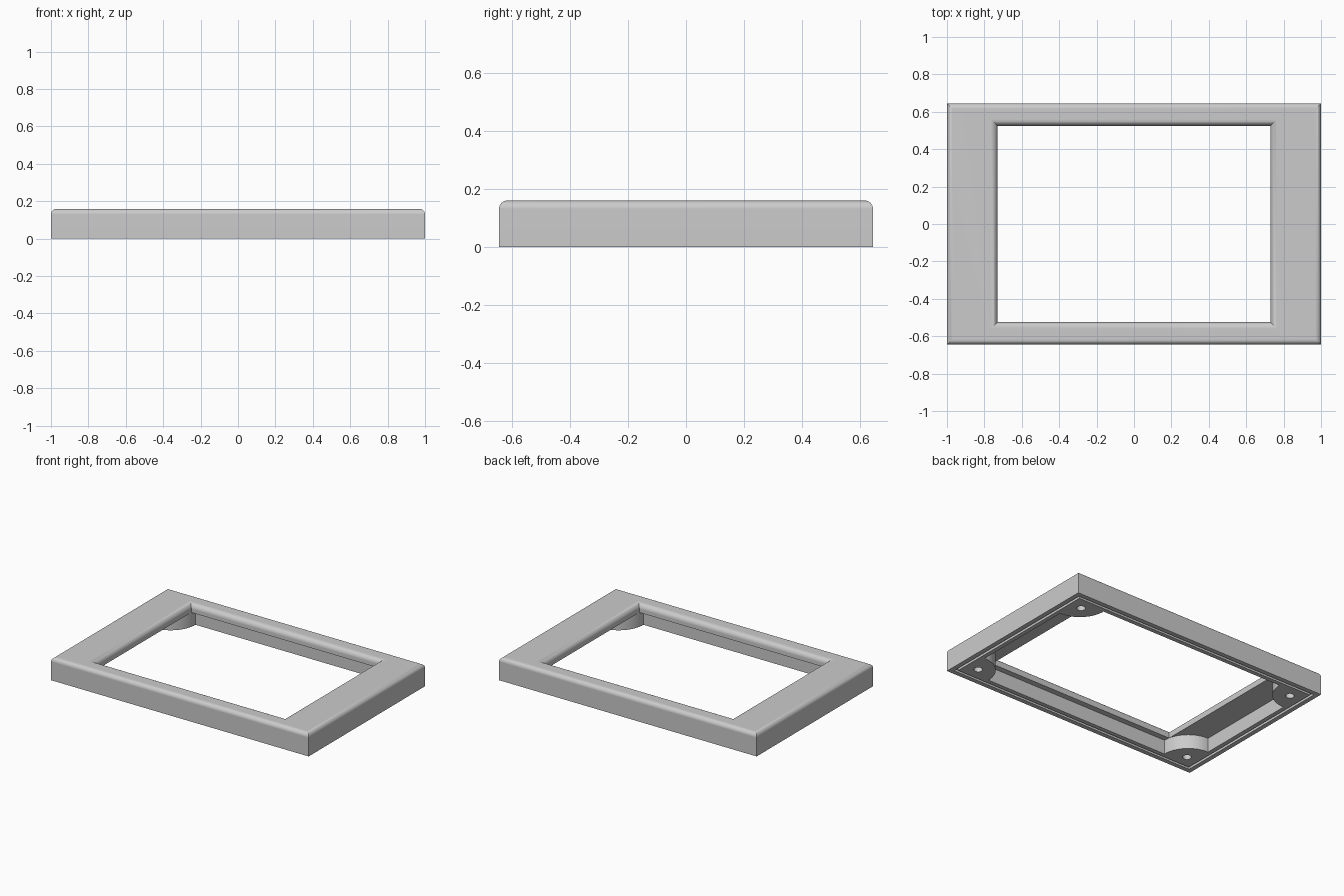
import bpy, bmesh, math

cube = bpy.data.objects.get("Cube")
if cube:
    bpy.data.objects.remove(cube, do_unlink=True)

HX, HY, H = 1.0, 0.645, 0.16      # outer half sizes and height
OX, OY = 0.73, 0.525              # opening half sizes
WALL, UNDER = 0.08, 0.10          # wall thickness, height of panel underside
R_OUT, R_IN = 0.03, 0.035         # edge roundings
STEPS = 8

grey = bpy.data.materials.new("light grey plastic")
grey.use_nodes = True
colour = (0.6, 0.6, 0.6, 1)
grey.diffuse_color = colour
grey.node_tree.nodes["Principled BSDF"].inputs["Base Color"].default_value = colour


def finish(bm, name):
    bmesh.ops.recalc_face_normals(bm, faces=bm.faces)
    mesh = bpy.data.meshes.new(name)
    bm.to_mesh(mesh)
    bm.free()
    mesh.materials.append(grey)
    obj = bpy.data.objects.new(name, mesh)
    bpy.context.collection.objects.link(obj)
    bpy.ops.object.select_all(action='DESELECT')
    obj.select_set(True)
    bpy.context.view_layer.objects.active = obj
    bpy.ops.object.shade_smooth_by_angle(angle=math.radians(30))
    weighted = obj.modifiers.new("flat face normals", 'WEIGHTED_NORMAL')
    weighted.keep_sharp = True
    return obj


def inset(d, z):
    return (HX - d, HY - d, z)


def arc(r):
    # points of a quarter round from the vertical side to the flat top
    for i in range(STEPS + 1):
        a = math.pi / 2 * i / STEPS
        yield r * (1 - math.cos(a)), H - r + r * math.sin(a)


# Frame: a closed section of rectangular rings, from the outer rounding,
# over the top, down the opening, then round the hollow underside
rings = [inset(d, z) for d, z in arc(R_OUT)]
rings += [(OX + R_IN - (R_IN - d), OY + d, z) for d, z in reversed(list(arc(R_IN)))]
rings += [(OX, OY, UNDER), inset(WALL, UNDER), inset(WALL, 0)]
# seal groove in the rim
rings += [inset(0.05, 0), inset(0.05, 0.018), inset(0.032, 0.018), inset(0.032, 0)]
rings += [inset(0, 0)]

bm = bmesh.new()
loops = [[bm.verts.new((sx * x, sy * y, z))
          for sx, sy in ((-1, -1), (1, -1), (1, 1), (-1, 1))] for x, y, z in rings]
for a, b in zip(loops, loops[1:] + loops[:1]):
    for i in range(4):
        j = (i + 1) % 4
        bm.faces.new((a[i], a[j], b[j], b[i]))
finish(bm, "bezel_frame")


# Corner screw bosses: quarter rounds with a blind hole
def prism_walls(bm, points, top):
    low = [bm.verts.new((x, y, 0)) for x, y in points]
    high = [bm.verts.new((x, y, top)) for x, y in points]
    n = len(points)
    for i in range(n):
        j = (i + 1) % n
        bm.faces.new((low[i], low[j], high[j], high[i]))
    bm.faces.new(high)
    return [bm.edges.get((low[i], low[(i + 1) % n])) for i in range(n)]


def screw_boss(name, sx, sy):
    cx, cy, radius = HX - WALL, HY - WALL, 0.195
    outline = [(cx, cy)]
    for i in range(17):
        a = math.pi / 2 * i / 16
        outline.append((cx - radius * math.cos(a), cy - radius * math.sin(a)))
    hole = [(HX - 0.14 + 0.028 * math.cos(math.tau * i / 24),
             HY - 0.14 + 0.028 * math.sin(math.tau * i / 24)) for i in range(24)]
    bm = bmesh.new()
    edges = []
    for points, top in ((outline, UNDER + 0.01), (hole, UNDER - 0.01)):
        edges += prism_walls(bm, [(sx * x, sy * y) for x, y in points], top)
    bmesh.ops.triangle_fill(bm, edges=edges, use_beauty=True, normal=(0, 0, -1))
    finish(bm, name)


for side, sx in (("left", 1), ("right", -1)):
    for end, sy in (("front", -1), ("back", 1)):
        screw_boss(f"screw_boss_{end}_{side}", sx, sy)
